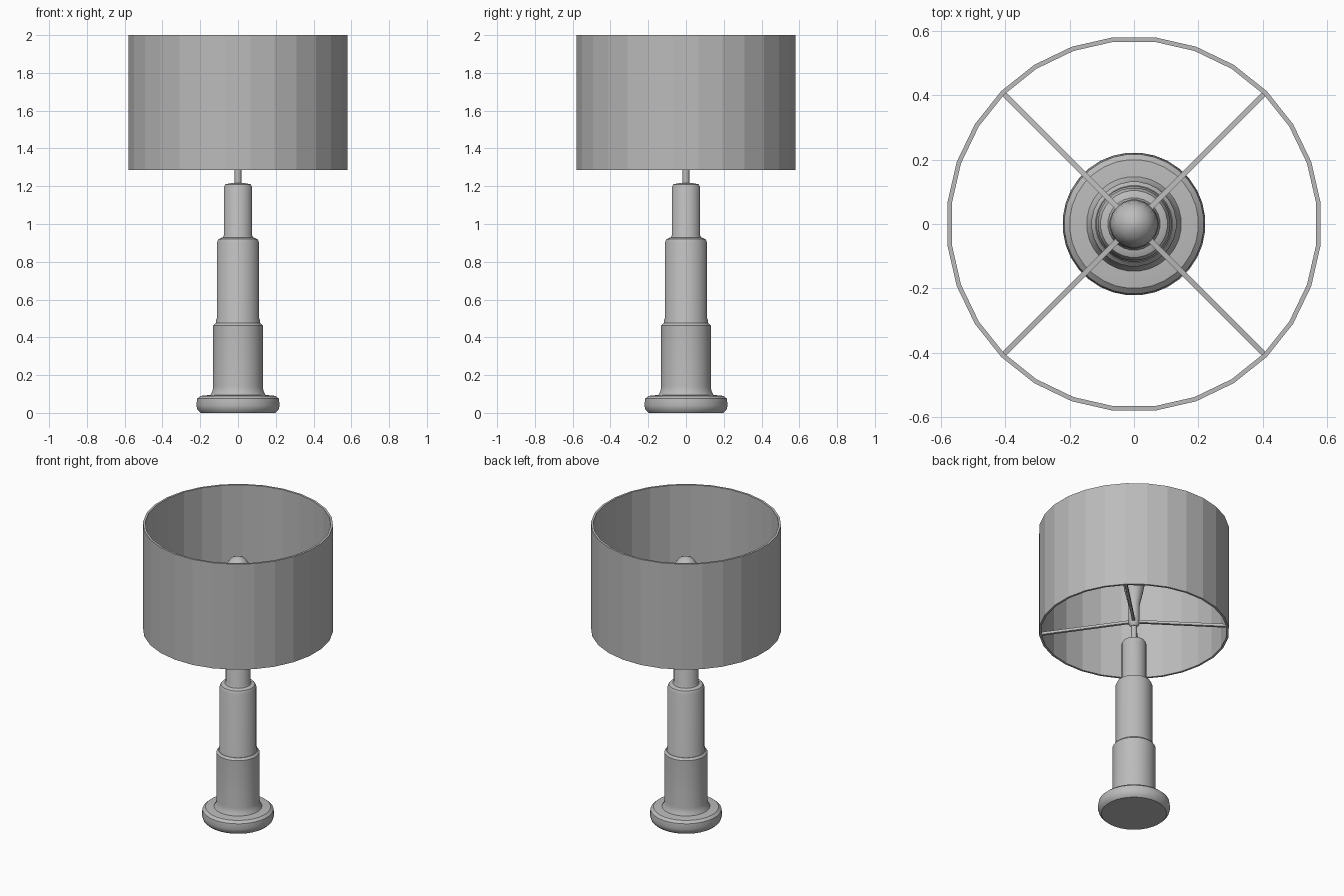
import bpy, bmesh
from math import pi, sin, cos, radians
from mathutils import Vector

cube = bpy.data.objects.get("Cube")
if cube:
    bpy.data.objects.remove(cube, do_unlink=True)

# Single neutral colour
grey = bpy.data.materials.new("neutral_grey")
grey.use_nodes = True
colour = (0.5, 0.5, 0.5, 1)
grey.diffuse_color = colour
grey.node_tree.nodes["Principled BSDF"].inputs["Base Color"].default_value = colour


def lathe(name, profile, sides, closed=False, smooth=True):
    """Revolve (radius, height) points around z; cap the ends unless closed."""
    bm = bmesh.new()
    rings = []
    for r, z in profile:
        ring = []
        for i in range(sides):
            a = 2 * pi * (i + 0.5) / sides
            ring.append(bm.verts.new((r * cos(a), r * sin(a), z)))
        rings.append(ring)
    pairs = list(zip(rings, rings[1:]))
    if closed:
        pairs.append((rings[-1], rings[0]))
    for low, high in pairs:
        for i in range(sides):
            j = (i + 1) % sides
            bm.faces.new((low[i], low[j], high[j], high[i]))
    if not closed:
        bm.faces.new(rings[0][::-1])
        bm.faces.new(rings[-1])
    bmesh.ops.recalc_face_normals(bm, faces=bm.faces)
    mesh = bpy.data.meshes.new(name)
    bm.to_mesh(mesh)
    bm.free()
    obj = bpy.data.objects.new(name, mesh)
    bpy.context.collection.objects.link(obj)
    mesh.materials.append(grey)
    if smooth:
        bpy.ops.object.select_all(action="DESELECT")
        obj.select_set(True)
        bpy.context.view_layer.objects.active = obj
        bpy.ops.object.shade_smooth_by_angle(angle=radians(35))
    return obj


def strut(name, start, end, radius):
    """Straight square bar between two points."""
    start, end = Vector(start), Vector(end)
    span = end - start
    bar = lathe(name, [(radius, 0), (radius, span.length)], 4, smooth=False)
    bar.location = start
    bar.rotation_euler = span.to_track_quat("Z", "Y").to_euler()
    return bar


# Rounded disc foot
lathe("foot", [(0.2, 0), (0.215, 0.015), (0.222, 0.04), (0.217, 0.075),
               (0.2, 0.09), (0.15, 0.095)], 32)

# Three stepped column tiers with softened shoulders
lathe("lower_column", [(0.15, 0.09), (0.136, 0.115), (0.132, 0.14),
                       (0.132, 0.462), (0.12, 0.475)], 28)
lathe("middle_column", [(0.118, 0.46), (0.118, 0.488), (0.113, 0.5), (0.113, 0.9),
                        (0.104, 0.92), (0.085, 0.928)], 28)
lathe("upper_column", [(0.085, 0.92), (0.076, 0.94), (0.076, 1.195),
                       (0.068, 1.21), (0.04, 1.216)], 24)

# Rod, socket and bulb
lathe("rod", [(0.018, 1.2), (0.018, 1.36)], 12)
lathe("socket", [(0.02, 1.32), (0.034, 1.34), (0.034, 1.43)], 16)
lathe("bulb", [(0.032, 1.42), (0.036, 1.48), (0.055, 1.56), (0.07, 1.64),
               (0.074, 1.69), (0.066, 1.735), (0.044, 1.765), (0.012, 1.78)], 20)

# Four diagonal arms holding the shade
for k in range(4):
    a = pi / 4 + k * pi / 2
    strut("shade_arm", (0.015 * cos(a), 0.015 * sin(a), 1.355),
          (0.57 * cos(a), 0.57 * sin(a), 1.298), 0.012)

# Thin faceted drum shade, open at both ends
lathe("shade", [(0.583, 1.287), (0.583, 2), (0.569, 2), (0.569, 1.287)],
      28, closed=True, smooth=False)
